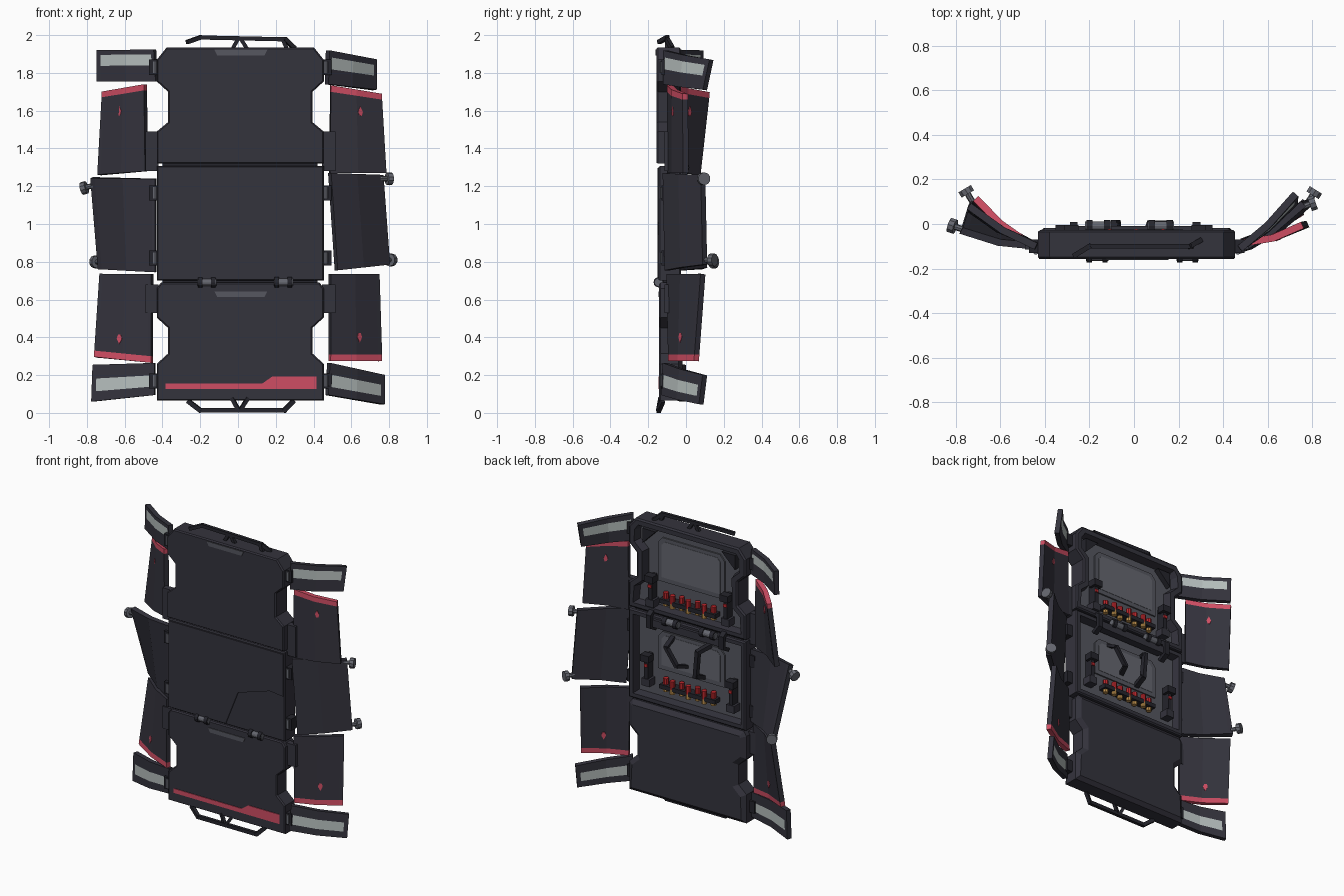
import bpy, bmesh, math
from mathutils import Vector as V

if "Cube" in bpy.data.objects:
    bpy.data.objects.remove(bpy.data.objects["Cube"])

def mat(name, c):
    m = bpy.data.materials.new(name)
    m.diffuse_color = (*c, 1)
    m.use_nodes = True
    m.node_tree.nodes["Principled BSDF"].inputs["Base Color"].default_value = m.diffuse_color
    return m

DARK = mat("dark_shell", (.034, .033, .046))
BLACK = mat("black_fittings", (.018, .018, .025))
GREY = mat("grey_liner", (.092, .095, .115))
METAL = mat("grey_metal", (.13, .135, .16))
RED = mat("crimson_marking", (.62, .075, .125))
WHITE = mat("pale_reflector", (.47, .52, .51))
SHELL = mat("cartridge_red", (.5, .02, .025))
BRASS = mat("brass", (.5, .27, .07))
CX = .012

def finish(bm, name, *mats):
    bmesh.ops.recalc_face_normals(bm, faces=bm.faces)
    me = bpy.data.meshes.new(name)
    bm.to_mesh(me)
    bm.free()
    for m in mats:
        me.materials.append(m)
    ob = bpy.data.objects.new(name, me)
    bpy.context.collection.objects.link(ob)
    return ob

def prism_bm(pts, y0, y1):
    bm = bmesh.new()
    f = bm.faces.new([bm.verts.new((x, y0, z)) for x, z in pts])
    r = bmesh.ops.extrude_face_region(bm, geom=[f])
    bmesh.ops.translate(bm, vec=(0, y1 - y0, 0), verts=[v for v in r["geom"] if isinstance(v, bmesh.types.BMVert)])
    bmesh.ops.recalc_face_normals(bm, faces=bm.faces)
    return bm

def prism(name, m, pts, y0, y1):
    return finish(prism_bm(pts, y0, y1), name, m)

def box(name, m, lo, hi):
    return prism(name, m, [(lo[0], lo[2]), (hi[0], lo[2]), (hi[0], hi[2]), (lo[0], hi[2])], lo[1], hi[1])

def place(bm, p, q):
    d = q - p
    bmesh.ops.transform(bm, matrix=d.to_track_quat('Z', 'Y').to_matrix().to_4x4(), verts=bm.verts)
    bmesh.ops.translate(bm, vec=(p + q) / 2, verts=bm.verts)

def cyl(name, m, p, q, r, n=12):
    p, q = V(p), V(q)
    bm = bmesh.new()
    bmesh.ops.create_cone(bm, cap_ends=True, segments=n, radius1=r, radius2=r, depth=(q - p).length)
    place(bm, p, q)
    return finish(bm, name, m)

def strip(name, m, pts, w, h):
    # bent bar made from one beam per segment
    for a, b in zip(pts, pts[1:]):
        a, b = V(a), V(b)
        bm = bmesh.new()
        bmesh.ops.create_cube(bm, size=1)
        bmesh.ops.scale(bm, vec=(w, h, (b - a).length + min(w, h) * .6), verts=bm.verts)
        place(bm, a, b)
        finish(bm, name, m)

def panel(name, half, y0, y1, hollow):
    pts = [(CX + x, z) for x, z in half] + [(CX - x, z) for x, z in reversed(half)]
    bm = prism_bm(pts, y0 + .008, y1)
    front = [f for f in bm.faces if f.normal.y < -.9]
    back = [f for f in bm.faces if f.normal.y > .9]
    bmesh.ops.inset_region(bm, faces=front, thickness=.008, depth=.008)
    if hollow:
        bmesh.ops.inset_region(bm, faces=back, thickness=.012, depth=.008)
        bmesh.ops.inset_region(bm, faces=back, thickness=.035, depth=0)
        bmesh.ops.inset_region(bm, faces=back, thickness=.014, depth=-.055)
        for f in back:
            f.material_index = 1
    else:
        bmesh.ops.inset_region(bm, faces=back, thickness=.035, depth=.022)
    finish(bm, name, DARK, GREY)

# three folding main panels
panel("upper_panel", [(.39, 1.935), (.442, 1.87), (.442, 1.755), (.382, 1.70), (.382, 1.54), (.442, 1.49), (.442, 1.32)], -.157, -.035, True)
panel("middle_panel", [(.442, 1.307), (.442, .70)], -.145, -.035, True)
panel("lower_panel", [(.42, .69), (.442, .66), (.442, .505), (.382, .45), (.382, .315), (.442, .26), (.442, .065)], -.142, -.04, False)
prism("middle_overlay", DARK, [(-.42, .71), (.012, .71), (.105, .945), (.345, 1.02), (.446, 1.01), (.446, 1.297), (-.42, 1.297)], -.152, -.14)

# front markings and viewing slits
prism("lower_stripe", RED, [(-.385, .127), (.415, .127), (.415, .192), (.18, .192), (.13, .157), (-.385, .157)], -.146, -.140)
for z, y in ((1.893, -.161), (.613, -.146)):
    prism("front_slot", GREY, [(-.11, z), (.14, z), (.155, z + .03), (-.125, z + .03)], y, y + .008)

# carry rails at top and bottom
strip("top_rail", BLACK, [(-.265, -.14, 1.965), (-.2, -.10, 1.988), (.25, -.10, 1.978), (.295, -.075, 1.935)], .022, .022)
strip("bottom_rail", BLACK, [(-.26, -.125, .06), (-.2, -.145, .014), (.245, -.145, .014), (.29, -.125, .06)], .022, .024)
for a, b in ((-.03, .0), (.05, .015), (.26, .235)):
    strip("top_rail_support", BLACK, [(a, -.10, 1.925), (b, -.10, 1.98)], .02, .02)
for a, b in ((-.03, .0), (.05, .015)):
    strip("bottom_rail_support", BLACK, [(a, -.135, .075), (b, -.145, .02)], .02, .02)

# hinges: lower pair on the front, upper pair on the back
for x in (-.165, .24):
    cyl("front_hinge", METAL, (x - .05, -.145, .692), (x + .05, -.145, .692), .02)
    for s in (-1, 1):
        cyl("front_hinge_collar", BLACK, (x + s * .035 - .012, -.145, .692), (x + s * .035 + .012, -.145, .692), .027)
for x in (-.16, .12):
    cyl("back_hinge", METAL, (x - .06, -.01, 1.30), (x + .06, -.01, 1.30), .022)
    for s in (-1, 1):
        cyl("back_hinge_collar", BLACK, (x + s * .04 - .014, -.01, 1.30), (x + s * .04 + .014, -.01, 1.30), .028)
box("back_hinge_bar", DARK, (-.25, -.06, 1.235), (.26, -.008, 1.285))
for x in (-.27, .28):
    strip("hinge_bar_end", BLACK, [(x, -.05, 1.34), (x, -.005, 1.31), (x, -.005, 1.235), (x, -.05, 1.21)], .035, .025)
box("front_hinge_core", BLACK, (-.40, -.12, .67), (.42, -.06, .72))
box("back_hinge_core", BLACK, (-.40, -.11, 1.29), (.42, -.05, 1.335))

# liner details inside the hollow panels
def liner(z0, z1):
    prism("liner_plate", GREY, [(-.24, z0), (.264, z0), (.264, z1 - .04), (.23, z1), (-.206, z1), (-.24, z1 - .04)], -.085, -.072)
    prism("liner_inset", METAL, [(-.21, z0 + .03), (.234, z0 + .03), (.234, z1 - .05), (.21, z1 - .025), (-.186, z1 - .025), (-.21, z1 - .05)], -.074, -.070)
liner(1.53, 1.83)
liner(.93, 1.19)
for s in (-1, 1):
    prism("corner_gusset", BLACK, [(CX + s * .35, 1.87), (CX + s * .25, 1.87), (CX + s * .35, 1.77)], -.085, -.045)

# cartridge racks
for zc in (1.42, .835):
    box("cartridge_rack", BLACK, (-.2, -.085, zc - .014), (.22, -.025, zc + .014))
    for i in range(7):
        x = -.17 + i * .06
        y = -.04 if i % 2 else -.055
        cyl("cartridge", SHELL, (x, y, zc), (x, y, zc + .055), .018, 8)
        cyl("cartridge_base", BRASS, (x, y, zc - .035), (x, y, zc), .018, 8)

# side latches inside
for x, z in ((.29, 1.51), (-.28, 1.53), (.32, .96), (-.32, .95)):
    box("latch_post", BLACK, (x - .014, -.085, z - .13), (x + .014, -.025, z + .06))
    box("latch_head", BLACK, (x - .032, -.06, z + .02), (x + .032, -.005, z + .065))
    box("latch_foot", DARK, (x - .03, -.085, z - .15), (x + .03, -.02, z - .10))
    box("latch_tab", SHELL, (x - .012, -.03, z - .02), (x + .012, -.018, z))

# arm straps on the middle panel
strip("arm_strap", BLACK, [(.15, -.075, 1.17), (.15, .0, 1.13), (.07, .0, 1.02), (.045, -.075, 1.0)], .03, .02)
strip("hand_grip", BLACK, [(-.13, -.075, 1.19), (-.09, .0, 1.16), (-.075, .0, .99), (-.08, -.075, .96)], .034, .026)

# side flaps: corners are inner top, inner bottom, outer top, outer bottom
def flap(name, it, ib, ot, ob, stripe=None, m=DARK, drop=None):
    it, ib, ot, ob = map(V, (it, ib, ot, ob))
    def P(u, v):
        p = it.lerp(ib, v).lerp(ot.lerp(ob, v), u)
        return p - V((0, .018 * (1 - abs(2 * u - 1)), 0))
    us = [0, .05, .5, .93, 1]
    vs = sorted({0, 1, *(stripe or ())})
    bm = bmesh.new()
    g = [[bm.verts.new(P(u, v)) for v in vs] for u in us]
    for i in range(len(us) - 1):
        for j in range(len(vs) - 1):
            f = bm.faces.new((g[i][j], g[i + 1][j], g[i + 1][j + 1], g[i][j + 1]))
            inside = stripe and stripe[0] <= (vs[j] + vs[j + 1]) / 2 <= stripe[1]
            if inside and (m is RED or i in (1, 2)):
                f.material_index = 1
    o = finish(bm, name, DARK, m)
    s = o.modifiers.new("thickness", 'SOLIDIFY')
    s.thickness, s.offset = .032, 0
    if drop:
        # teardrop marking showing on both sides
        v, s = drop
        uv = [(.56 + a, v + s * b) for a, b in ((0, -.06), (.045, .0), (.035, .03), (.02, .05), (-.02, .05), (-.035, .03), (-.045, .0))]
        bm = bmesh.new()
        bm.faces.new([bm.verts.new(P(a, b)) for a, b in uv])
        d = finish(bm, name + "_drop", RED)
        k = d.modifiers.new("thickness", 'SOLIDIFY')
        k.thickness, k.offset = .038, 0

Y = -.10
flap("left_top_flap", (-.44, Y, 1.925), (-.43, Y, 1.755), (-.74, .08, 1.92), (-.74, .075, 1.755), (.15, .5), WHITE)
flap("left_upper_flap", (-.49, -.075, 1.74), (-.485, -.075, 1.28), (-.71, .115, 1.70), (-.735, .065, 1.26), (0, .07), RED, (.27, 1))
flap("left_middle_flap", (-.435, Y, 1.24), (-.435, Y, .745), (-.775, -.03, 1.245), (-.735, .10, .765))
flap("left_lower_flap", (-.455, Y, .735), (-.455, Y, .265), (-.725, .09, .735), (-.755, .03, .295), (.925, 1), RED, (.76, -1))
flap("left_bottom_flap", (-.44, Y, .265), (-.44, Y, .095), (-.765, -.015, .255), (-.772, -.015, .06), (.38, .73), WHITE)
flap("right_top_flap", (.475, -.11, 1.92), (.47, -.11, 1.74), (.725, .135, 1.87), (.725, .10, 1.71), (.2, .55), WHITE)
flap("right_upper_flap", (.49, -.085, 1.735), (.485, -.085, 1.27), (.755, -.005, 1.69), (.78, .0, 1.27), (0, .075), RED, (.26, 1))
flap("right_middle_flap", (.485, -.11, 1.27), (.52, -.10, .755), (.76, .09, 1.26), (.795, .10, .785))
flap("right_lower_flap", (.485, -.09, .735), (.485, -.08, .275), (.74, .09, .735), (.755, .055, .275), (.925, 1), RED, (.73, -1))
flap("right_bottom_flap", (.48, -.11, .265), (.47, -.12, .095), (.768, .10, .20), (.768, .08, .045), (.36, .74), WHITE)

# hinge plates between panels and flaps
for s, x in ((-1, -.44), (1, .465)):
    for z0, z1 in ((1.28, 1.49), (.53, .68)):
        xs = sorted((x - s * .02, x + s * .05))
        box("flap_hinge_plate", DARK, (xs[0], -.115, z0), (xs[1], -.075, z1))
    for z in (1.83, 1.165, .82, .17):
        box("flap_bracket", BLACK, (x - .03, -.13, z - .04), (x + .03, -.07, z + .04))
        cyl("flap_pin", METAL, (x, -.125, z - .03), (x, -.125, z + .03), .013, 8)

# knobs on the outer edges of the middle flaps
for p, d in (((-.765, -.025, 1.205), (-.9, .3, -.25)), ((-.725, .10, .80), (-.5, .85, 0)),
             ((.75, .075, 1.24), (.85, .3, .0)), ((.78, .095, .81), (.5, .8, 0))):
    p, d = V(p), V(d).normalized()
    cyl("knob_stem", METAL, p, p + d * .05, .014, 8)
    cyl("knob_head", METAL, p + d * .04, p + d * .068, .034, 10)

# settle on the ground
bpy.context.view_layer.update()
lo = min((o.matrix_world @ V(c)).z for o in bpy.data.objects for c in o.bound_box)
for o in bpy.data.objects:
    o.location.z -= lo
